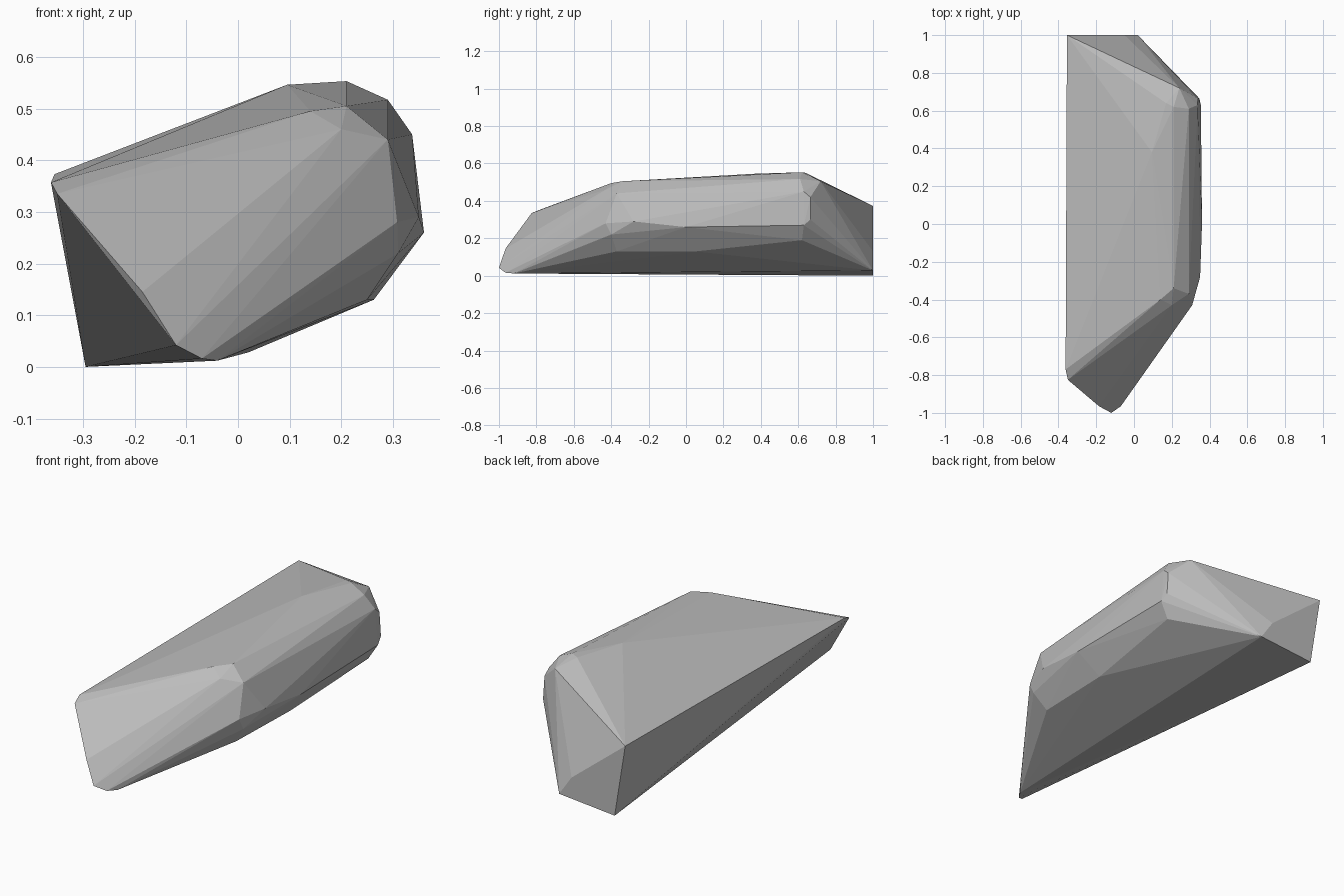
import bpy
import bmesh

# Corner points of the faceted boulder, grouped by region (x, y, z)
back_end = [(-0.295, 1, 0), (-0.355, 1, 0.373), (0.02, 1, 0.028), (-0.05, 1, 0.13)]
front_tip = [(-0.12, -1, 0.042), (-0.07, -0.965, 0.016), (-0.04, -0.92, 0.012),
             (-0.185, -0.965, 0.145), (-0.35, -0.825, 0.335), (-0.362, -0.77, 0.357)]
front_shoulder = [(0.14, -0.4, 0.495), (0.21, -0.34, 0.505), (0.2, -0.43, 0.46),
                  (0.23, -0.45, 0.395), (0.29, -0.37, 0.44), (0.308, -0.43, 0.28),
                  (0.31, -0.4, 0.22), (0.35, -0.28, 0.29), (0.25, -0.37, 0.13)]
right_side = [(0.36, 0, 0.26), (0.263, 0.05, 0.13), (0.305, 0.62, 0.19),
              (0.354, 0.63, 0.27), (0.346, 0.665, 0.3), (0.338, 0.665, 0.42),
              (0.337, 0.63, 0.45)]
back_shoulder = [(0.095, 0.38, 0.546), (0.21, 0.62, 0.553), (0.17, 0.64, 0.55),
                 (0.29, 0.61, 0.517), (0.24, 0.72, 0.505)]

# Wrap the points in a flat-faced hull
bm = bmesh.new()
for p in back_end + front_tip + front_shoulder + right_side + back_shoulder:
    bm.verts.new(p)
bmesh.ops.convex_hull(bm, input=bm.verts[:])
bmesh.ops.delete(bm, geom=[v for v in bm.verts if not v.link_faces], context='VERTS')
bmesh.ops.recalc_face_normals(bm, faces=bm.faces[:])
mesh = bpy.data.meshes.new("boulder")
bm.to_mesh(mesh)
bm.free()

# Plain grey stone
stone = bpy.data.materials.new("grey stone")
stone.diffuse_color = (0.5, 0.5, 0.5, 1)
mesh.materials.append(stone)
boulder = bpy.data.objects.new("boulder", mesh)
bpy.context.collection.objects.link(boulder)
